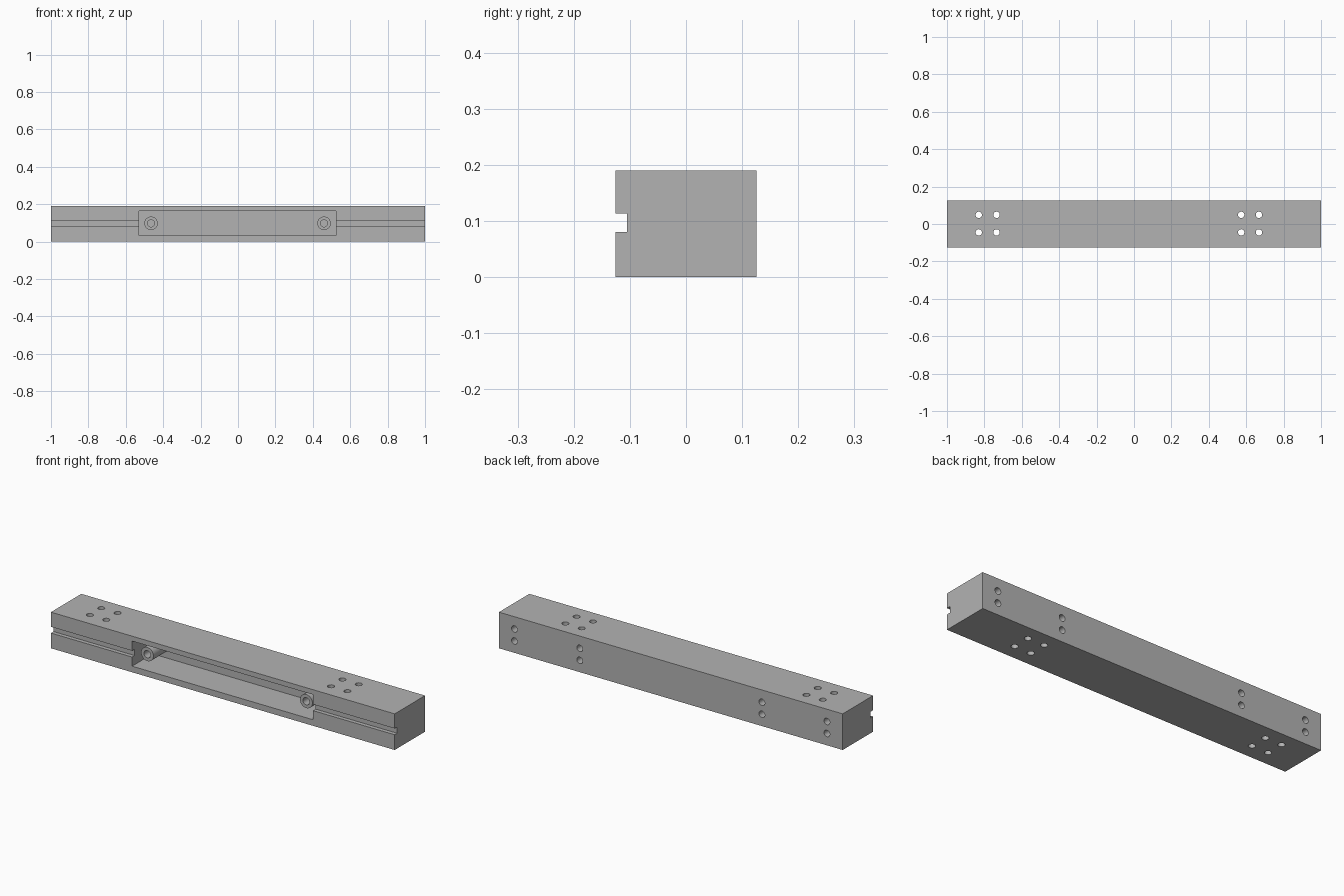
import bpy
import bmesh
import math
from mathutils import Matrix, Vector

cube = bpy.data.objects.get("Cube")
if cube:
    bpy.data.objects.remove(cube, do_unlink=True)

HALF_Y, HEIGHT = 0.126, 0.19
POCKET_BACK, MID_Z = 0.044, 0.098
HOLE_R = 0.017

grey = bpy.data.materials.new("plain grey")
grey.use_nodes = True
grey.diffuse_color = (0.45, 0.45, 0.45, 1)
grey.node_tree.nodes["Principled BSDF"].inputs["Base Color"].default_value = grey.diffuse_color


def make_object(name, bm):
    bmesh.ops.recalc_face_normals(bm, faces=bm.faces)
    mesh = bpy.data.meshes.new(name)
    bm.to_mesh(mesh)
    bm.free()
    obj = bpy.data.objects.new(name, mesh)
    bpy.context.collection.objects.link(obj)
    mesh.materials.append(grey)
    return obj


def activate(obj):
    bpy.ops.object.select_all(action="DESELECT")
    obj.select_set(True)
    bpy.context.view_layer.objects.active = obj


def cut(target, cutter):
    mod = target.modifiers.new("cut", "BOOLEAN")
    mod.operation = "DIFFERENCE"
    mod.solver = "EXACT"
    mod.object = cutter
    activate(target)
    bpy.ops.object.modifier_apply(modifier=mod.name)
    bpy.data.objects.remove(cutter, do_unlink=True)


def add_rod(bm, centre, radius, length, along_y=False):
    turn = Matrix.Rotation(math.pi / 2, 4, "X") if along_y else Matrix()
    bmesh.ops.create_cone(bm, cap_ends=True, segments=32, radius1=radius, radius2=radius,
                          depth=length, matrix=Matrix.Translation(centre) @ turn)


# Beam: grooved cross-section extruded along x
section = [(-HALF_Y, 0), (HALF_Y, 0), (HALF_Y, HEIGHT), (-HALF_Y, HEIGHT),
           (-HALF_Y, 0.113), (-0.105, 0.113), (-0.105, 0.08), (-HALF_Y, 0.08)]
bm = bmesh.new()
face = bm.faces.new([bm.verts.new((-1, y, z)) for y, z in section])
sides = bmesh.ops.extrude_face_region(bm, geom=[face])["geom"]
bmesh.ops.translate(bm, vec=(2, 0, 0), verts=[v for v in sides if isinstance(v, bmesh.types.BMVert)])
if not face.is_valid or len([f for f in bm.faces if len(f.verts) == len(section)]) < 2:
    bmesh.ops.holes_fill(bm, edges=bm.edges)
beam = make_object("beam", bm)

# Long pocket in the front
bm = bmesh.new()
low, high = Vector((-0.528, -0.2, 0.032)), Vector((0.525, POCKET_BACK, 0.164))
bmesh.ops.create_cube(bm, size=1, matrix=Matrix.Translation((low + high) / 2)
                      @ Matrix.Diagonal((*(high - low), 1)))
cut(beam, make_object("pocket_cutter", bm))

# Vertical through holes and blind holes in the back
bm = bmesh.new()
for x in (-0.83, -0.735, 0.573, 0.668):
    for y in (-0.045, 0.049):
        add_rod(bm, (x, y, HEIGHT / 2), HOLE_R, 0.4)
for x in (-0.908, -0.53, 0.53, 0.91):
    for z in (0.062, 0.125):
        add_rod(bm, (x, HALF_Y, z), HOLE_R, 0.12, along_y=True)
cut(beam, make_object("hole_cutter", bm))
activate(beam)
bpy.ops.object.shade_smooth_by_angle(angle=math.radians(30))

# Round bosses standing in the pocket, each with a socket
FRONT = -0.09
for side, x in (("right", -0.465), ("left", 0.46)):
    bm = bmesh.new()
    back = POCKET_BACK + 0.003
    add_rod(bm, (x, (FRONT + back) / 2, MID_Z), 0.036, back - FRONT, along_y=True)
    boss = make_object(side + "_boss", bm)
    bm = bmesh.new()
    add_rod(bm, (x, FRONT, MID_Z), 0.019, 0.1, along_y=True)
    cut(boss, make_object("socket_cutter", bm))
    activate(boss)
    bpy.ops.object.shade_smooth_by_angle(angle=math.radians(30))
